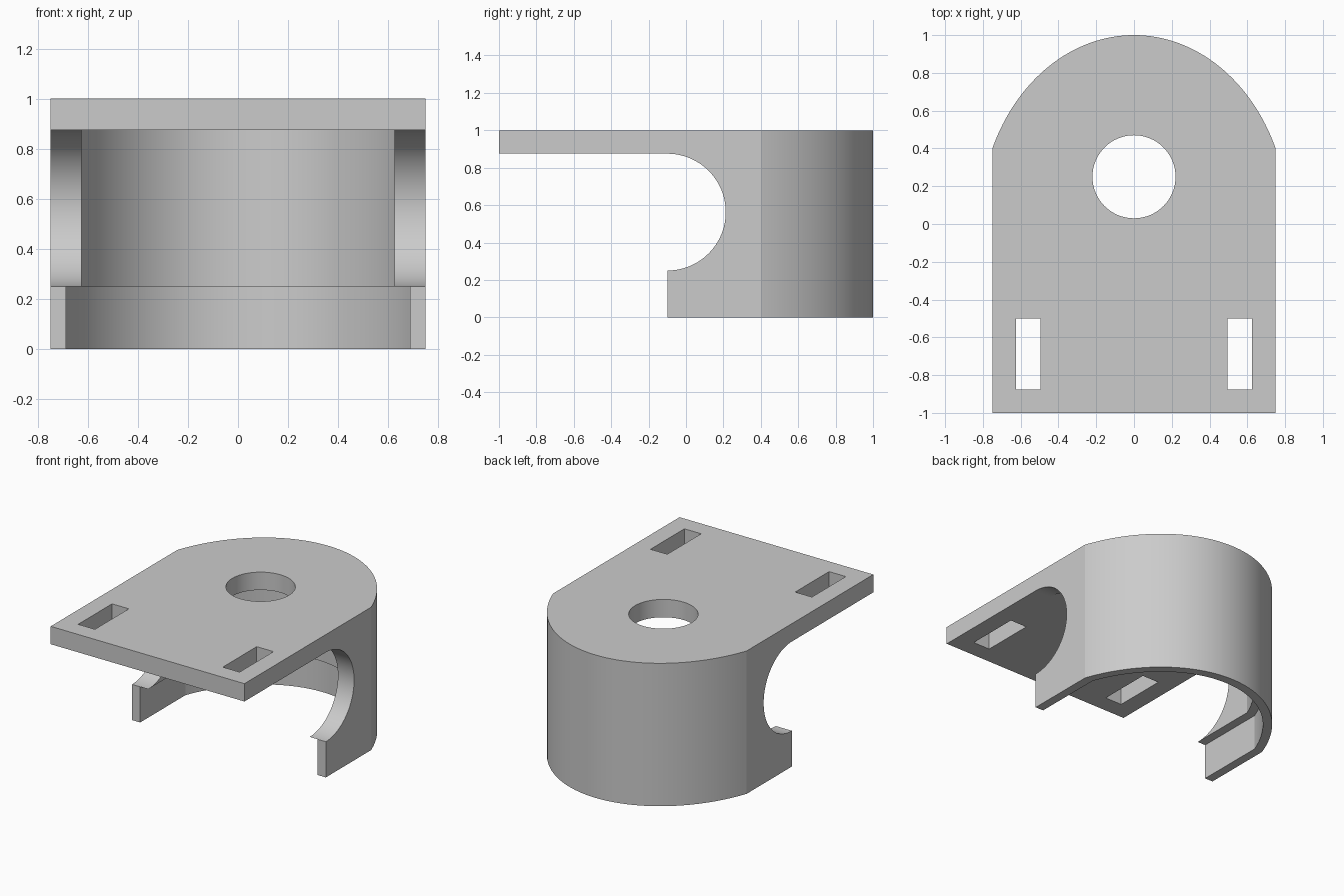
import bpy
import bmesh
import math
from mathutils import Vector

cube = bpy.data.objects.get("Cube")
if cube:
    bpy.data.objects.remove(cube, do_unlink=True)

FRONT, SHOULDER, HALF_WIDTH = -1.0, 0.4, 0.75
PLATE_BOTTOM, LIP_TOP = 0.875, 0.25

grey = bpy.data.materials.new("plain_grey")
grey.use_nodes = True
grey.diffuse_color = (0.6, 0.6, 0.6, 1)
grey.node_tree.nodes["Principled BSDF"].inputs["Base Color"].default_value = (0.6, 0.6, 0.6, 1)


def prism(name, points, direction):
    """Extrude a closed planar outline along a direction."""
    bm = bmesh.new()
    face = bm.faces.new([bm.verts.new(p) for p in points])
    moved = bmesh.ops.extrude_face_region(bm, geom=[face])["geom"]
    verts = [v for v in moved if isinstance(v, bmesh.types.BMVert)]
    bmesh.ops.translate(bm, verts=verts, vec=Vector(direction))
    bmesh.ops.recalc_face_normals(bm, faces=bm.faces)
    mesh = bpy.data.meshes.new(name)
    bm.to_mesh(mesh)
    bm.free()
    mesh.materials.append(grey)
    obj = bpy.data.objects.new(name, mesh)
    bpy.context.collection.objects.link(obj)
    return obj


def arch(name, inset, front, bottom, top):
    """Straight-sided block with an elliptical back, inset from the outer wall."""
    half, depth = HALF_WIDTH - inset, 1 - inset
    radius = half / math.sqrt(1 - (SHOULDER / depth) ** 2)
    start = math.asin(SHOULDER / depth)
    steps = 64
    points = [(-half, front, bottom), (half, front, bottom)]
    for i in range(steps + 1):
        a = start + (math.pi - 2 * start) * i / steps
        points.append((radius * math.cos(a), depth * math.sin(a), bottom))
    return prism(name, points, (0, 0, top - bottom))


def cut(target, cutter):
    """Subtract the cutter and discard it."""
    cutter.hide_render = True
    mod = target.modifiers.new("cut", "BOOLEAN")
    mod.operation = "DIFFERENCE"
    mod.solver = "EXACT"
    mod.object = cutter
    bpy.context.view_layer.objects.active = target
    bpy.ops.object.modifier_apply(modifier=mod.name)
    bpy.data.objects.remove(cutter, do_unlink=True)


# Outer body with the stepped cavity
body = arch("bracket_body", 0, FRONT, 0, 1)
cut(body, arch("lip_cavity", 0.0625, -2, -1, LIP_TOP))
cut(body, arch("main_cavity", 0.125, -2, -0.5, PLATE_BOTTOM))

# Side walls cut back to a round notch, leaving the overhanging plate
notch_y = -0.1
mid = (PLATE_BOTTOM + LIP_TOP) / 2
r = (PLATE_BOTTOM - LIP_TOP) / 2
profile = [(-2, notch_y, -1)]
for i in range(49):
    a = -math.pi / 2 + math.pi * i / 48
    profile.append((-2, notch_y + r * math.cos(a), mid + r * math.sin(a)))
profile += [(-2, -2, PLATE_BOTTOM), (-2, -2, -1)]
cut(body, prism("side_notch", profile, (4, 0, 0)))

# Round hole through the plate
ring = [(0.22 * math.cos(math.tau * i / 64), 0.25 + 0.22 * math.sin(math.tau * i / 64), 0.7)
        for i in range(64)]
cut(body, prism("round_hole", ring, (0, 0, 1)))

# Strap slots near the front corners
for side in (-1, 1):
    x0, x1 = side * 0.495, side * 0.625
    slot = [(x0, -0.875, 0.7), (x1, -0.875, 0.7), (x1, -0.5, 0.7), (x0, -0.5, 0.7)]
    cut(body, prism("strap_slot", slot, (0, 0, 1)))

# Smooth curves, crisp edges
bpy.ops.object.select_all(action="DESELECT")
body.select_set(True)
bpy.context.view_layer.objects.active = body
bpy.ops.object.shade_smooth_by_angle(angle=math.radians(20))
